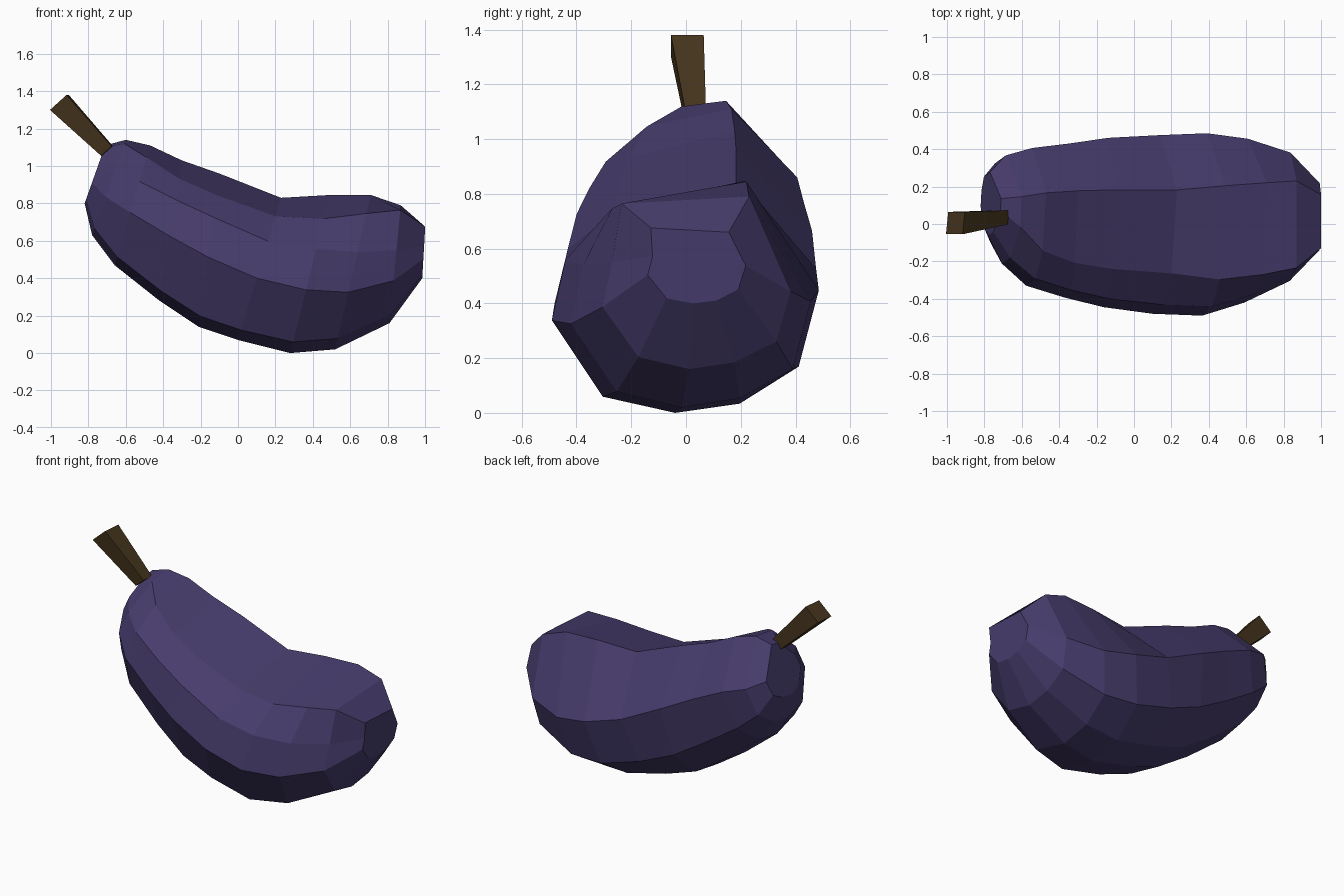
import bpy, bmesh
from mathutils import Vector

if "Cube" in bpy.data.objects:
    bpy.data.objects.remove(bpy.data.objects["Cube"])


def loft(name, rings, color):
    """Skin a row of equal-sized vertex rings and cap both ends."""
    bm = bmesh.new()
    rows = [[bm.verts.new(p) for p in ring] for ring in rings]
    n = len(rows[0])
    for a, b in zip(rows, rows[1:]):
        for i in range(n):
            j = (i + 1) % n
            bm.faces.new((a[i], a[j], b[j], b[i]))
    bm.faces.new(rows[0])
    bm.faces.new(rows[-1])
    bmesh.ops.recalc_face_normals(bm, faces=bm.faces[:])
    mesh = bpy.data.meshes.new(name)
    bm.to_mesh(mesh)
    bm.free()
    mat = bpy.data.materials.new(name + "_color")
    mat.diffuse_color = (*color, 1)
    mat.use_nodes = True
    mat.node_tree.nodes["Principled BSDF"].inputs["Base Color"].default_value = mat.diffuse_color
    mesh.materials.append(mat)
    ob = bpy.data.objects.new(name, mesh)
    bpy.context.collection.objects.link(ob)
    return ob


def section(spread, crease, drift):
    """Cross-section: (share of half width, share of height), ridge first.
    spread widens the top face, crease is its front edge height,
    drift raises the widest points."""
    return [(0.38 * spread, 1.0), (-0.55 * spread, crease),
            (-0.90, 0.66 + drift / 2), (-1.0, 0.40 + drift / 2),
            (-0.62, 0.07), (-0.08, 0.0), (0.40, 0.04),
            (0.84, 0.20 + drift / 2), (0.99, 0.53 + drift)]


# rings along the bent body: top x, top z, bottom x, bottom z,
# half width, centre y, then the section's spread, crease, drift
stations = [
    (-0.71, 1.11, -0.82, 0.80, 0.17, 0.11, 0.4, 0.96, -0.08),
    (-0.60, 1.14, -0.78, 0.63, 0.29, 0.08, 0.6, 0.96, 0.0),
    (-0.47, 1.11, -0.66, 0.47, 0.37, 0.04, 0.9, 0.90, 0.08),
    (-0.30, 1.03, -0.42, 0.28, 0.415, 0.02, 1.0, 0.87, 0.12),
    (-0.10, 0.96, -0.21, 0.14, 0.455, 0.01, 1.0, 0.86, 0.11),
    (0.23, 0.83, 0.00, 0.07, 0.48, 0.0, 1.0, 0.87, 0.07),
    (0.49, 0.845, 0.28, 0.00, 0.49, 0.0, 1.1, 0.85, 0.0),
    (0.71, 0.845, 0.52, 0.02, 0.44, 0.02, 1.2, 0.88, -0.06),
    (0.87, 0.79, 0.81, 0.16, 0.345, 0.04, 1.45, 0.96, -0.08),
    (1.00, 0.66, 0.985, 0.40, 0.18, 0.04, 1.7, 1.06, 0.0),
]
body = [[(bx + (tx - bx) * f, cy + w * s, bz + (tz - bz) * f)
         for s, f in section(*shape)]
        for tx, tz, bx, bz, w, cy, *shape in stations]
loft("fruit_body", body, (0.062, 0.045, 0.15))

# square stem flaring toward its cut end
across = Vector((0.74, 0, 0.67))
side = Vector((0.1, 1, 0)).normalized()
stem = [[Vector(c) + across * (a * r) + side * (b * r)
         for a, b in ((-1, -1), (1, -1), (1, 1), (-1, 1))]
        for c, r in (((-0.70, 0.035, 1.08), 0.038), ((-0.955, 0.005, 1.34), 0.06))]
loft("stem", stem, (0.06, 0.034, 0.012))
